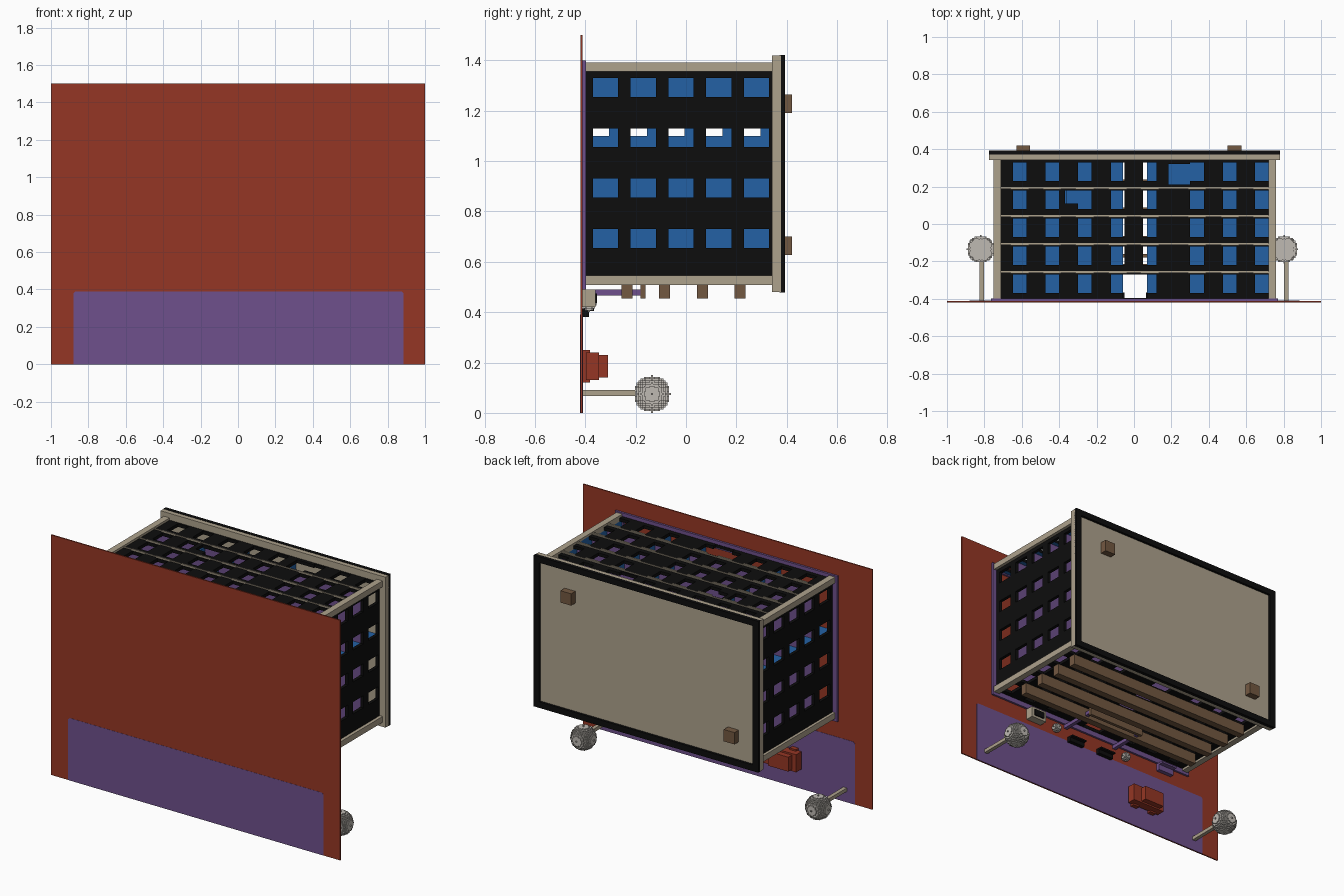
import bpy, bmesh, math
from mathutils import Vector

if "Cube" in bpy.data.objects:
    bpy.data.objects.remove(bpy.data.objects["Cube"])


def material(name, rgb):
    m = bpy.data.materials.new(name)
    m.use_nodes = True
    m.diffuse_color = (*rgb, 1)
    bsdf = next(n for n in m.node_tree.nodes if n.type == 'BSDF_PRINCIPLED')
    bsdf.inputs["Base Color"].default_value = (*rgb, 1)
    bsdf.inputs["Roughness"].default_value = 0.9
    return m


RED = material("brick_red", (0.30, 0.037, 0.018))
PURPLE = material("purple", (0.157, 0.081, 0.263))
BLUE = material("blue", (0.017, 0.12, 0.376))
BEIGE = material("beige", (0.42, 0.36, 0.265))
BROWN = material("brown", (0.171, 0.098, 0.053))
BLACK = material("black", (0.004, 0.004, 0.004))
GREY = material("light_grey", (0.52, 0.49, 0.45))


def add_object(name, bm, *mats):
    me = bpy.data.meshes.new(name)
    bm.to_mesh(me)
    bm.free()
    for m in mats:
        me.materials.append(m)
    ob = bpy.data.objects.new(name, me)
    bpy.context.collection.objects.link(ob)
    return ob


def box(name, mat, x, y, z):
    """Box from (min, max) pairs along each axis."""
    bm = bmesh.new()
    bmesh.ops.create_cube(bm, size=1)
    for v in bm.verts:
        v.co = [r[0] + (c + 0.5) * (r[1] - r[0]) for c, r in zip(v.co, (x, y, z))]
    return add_object(name, bm, mat)


def wall(name, u, v, holes, to3d, outward, thick, mats):
    """Flat wall over u x v with rectangular openings (u0, u1, v0, v1)."""
    us = sorted({*u, *[h[0] for h in holes], *[h[1] for h in holes]})
    vs = sorted({*v, *[h[2] for h in holes], *[h[3] for h in holes]})
    bm = bmesh.new()
    for a0, a1 in zip(us, us[1:]):
        for b0, b1 in zip(vs, vs[1:]):
            a, b = (a0 + a1) / 2, (b0 + b1) / 2
            if any(h[0] < a < h[1] and h[2] < b < h[3] for h in holes):
                continue
            corners = ((a0, b0), (a1, b0), (a1, b1), (a0, b1))
            f = bm.faces.new([bm.verts.new(to3d(*c)) for c in corners])
            f.normal_update()
            if f.normal.dot(Vector(outward)) < 0:
                f.normal_flip()
    bmesh.ops.remove_doubles(bm, verts=bm.verts, dist=1e-5)
    ob = add_object(name, bm, *mats)
    mod = ob.modifiers.new("thickness", 'SOLIDIFY')
    mod.thickness, mod.offset = thick, -1
    mod.material_offset = len(mats) - 1
    return ob


def voxel_ball(name, mat, centre, r, size):
    """Stepped ball made of the exposed faces of small cubes."""
    bm = bmesh.new()
    solid = lambda p: p.dot(p) <= r * r + 0.01
    axes = [Vector(a) for a in ((1, 0, 0), (0, 1, 0), (0, 0, 1))]
    rng = range(-r, r + 1)
    for p in (Vector((i, j, k)) for i in rng for j in rng for k in rng):
        if not solid(p):
            continue
        for n in range(3):
            a, b = axes[(n + 1) % 3] / 2, axes[(n + 2) % 3] / 2
            for s in (1, -1):
                if solid(p + axes[n] * s):
                    continue
                c = p + axes[n] * s / 2
                ring = [c - a - b, c + a - b, c + a + b, c - a + b][::s]
                bm.faces.new([bm.verts.new(Vector(centre) + q * size) for q in ring])
    bmesh.ops.remove_doubles(bm, verts=bm.verts, dist=1e-5)
    return add_object(name, bm, mat)


# Ground slab and the painted yard with clipped corners
box("ground", RED, (-1, 1), (-0.419, -0.411), (0, 1.5))
bm = bmesh.new()
outline = [(-0.88, 0), (0.885, 0), (0.885, 0.38), (0.875, 0.39), (-0.87, 0.39), (-0.88, 0.38)]
face = bm.faces.new([bm.verts.new((x, -0.42, z)) for x, z in outline])
new = bmesh.ops.extrude_face_region(bm, geom=[face])["geom"]
bmesh.ops.translate(bm, vec=(0, 0.0105, 0), verts=[g for g in new if isinstance(g, bmesh.types.BMVert)])
bmesh.ops.recalc_face_normals(bm, faces=bm.faces)
add_object("yard", bm, PURPLE)

# Pavement ring around the foot of the building
wall("pavement", (-0.765, 0.77), (0.49, 1.40), [(-0.71, 0.71, 0.54, 1.35)],
     lambda a, b: (a, -0.398, b), (0, 1, 0), 0.013, [PURPLE])

# Window layout: five storeys
rows = [(-0.37 + 0.15 * i, -0.27 + 0.15 * i) for i in range(5)]
floors = [-0.25 + 0.15 * i for i in range(4)]
columns = [-0.647, -0.474, -0.30, -0.123, 0.048, 0.30, 0.476, 0.648]
side_z = [0.655, 0.855, 1.055, 1.255]
height = (-0.411, 0.345)
grid = [(c, c + 0.073, *r) for c in columns for r in rows]
door = (-0.06, 0.07, -0.395, -0.27)

# Upper facade with its broken openings, and the lower one with the stairwell
damage = [(0.185, 0.30, 0.21, 0.32), (-0.37, -0.30, 0.11, 0.18)]
wall("upper_facade", (-0.735, 0.74), height, grid + damage + [door],
     lambda a, b: (a, b, 1.378), (0, 0, 1), 0.02, [BLACK, BLUE])
lower = [g for g in grid if abs(g[0] + 0.036) > 0.15]
stairs = [(-0.06, 0.07, r[0] - 0.01, r[1] + 0.01) for r in rows[1:]]
wall("lower_facade", (-0.735, 0.74), height, lower + stairs + [door],
     lambda a, b: (a, b, 0.522), (0, 0, -1), 0.02, [BLACK, BLUE])

# End walls
ends = [(*r, z, z + 0.075) for r in rows for z in side_z]
for name, x, s in (("left_end_wall", 0.74, 1), ("right_end_wall", -0.735, -1)):
    wall(name, height, (0.522, 1.378), ends,
         lambda a, b: (x, a, b), (s, 0, 0), 0.02, [BLACK, BLUE])

# Corner posts
for x in ((-0.752, -0.712), (0.72, 0.76)):
    for z in ((0.508, 0.545), (1.355, 1.392)):
        box("corner_post", BEIGE, x, (-0.411, 0.345), z)

# Storey floors, cross walls with doorways, and the spine wall
for y in floors:
    box("storey_floor", PURPLE, (-0.715, 0.72), (y - 0.012, y), (0.54, 1.36))
    box("sill_band", BEIGE, (-0.712, 0.72), (y + 0.056, y + 0.064), (1.375, 1.383))
    for c in columns:
        box("window_sill", BEIGE, (c - 0.012, c + 0.085), (y + 0.05, y + 0.059), (1.375, 1.388))
for s in bpy.data.objects:
    if s.name.startswith(("sill_band", "window_sill")):
        s.location.y = -0.065
doorways = [(f - 0.15, f - 0.055, 1.10, 1.17) for f in floors + [0.35]]
for x in (-0.36, -0.16, 0.16, 0.40):
    wall("cross_wall", height, (0.54, 1.36), doorways,
         lambda a, b: (x, a, b), (1, 0, 0), 0.01, [BLUE])
wall("spine_wall", (-0.715, 0.72), height, stairs + [door],
     lambda a, b: (a, b, 1.05), (0, 0, 1), 0.01, [BLUE])

# Roof slab, dark parapet and two vents
box("roof_slab", BEIGE, (-0.775, 0.78), (0.342, 0.378), (0.48, 1.42))
wall("parapet", (-0.775, 0.78), (0.478, 1.422), [(-0.735, 0.74, 0.515, 1.385)],
     lambda a, b: (a, 0.393, b), (0, 1, 0), 0.022, [BLACK])
for x, z in ((0.537, 1.228), (-0.592, 0.663)):
    box("roof_vent", BROWN, (x - 0.037, x + 0.037), (0.37, 0.42), (z - 0.037, z + 0.037))

# Balcony ledges along the lower facade
for y in (-0.235, -0.085, 0.065, 0.215):
    box("balcony", BROWN, (-0.66, 0.665), (y - 0.022, y + 0.022), (0.455, 0.523))

# Entrance canopy on two posts
box("canopy", BROWN, (-0.2, 0.2), (-0.18, -0.16), (0.455, 0.523))
for x in (-0.19, 0.19):
    box("canopy_post", PURPLE, (x - 0.012, x + 0.012), (-0.411, -0.18), (0.467, 0.49))

# Yard furniture beside the entrance
box("kiosk", BEIGE, (0.385, 0.495), (-0.411, -0.36), (0.42, 0.49))
box("kiosk_panel", BLACK, (0.405, 0.475), (-0.4, -0.353), (0.435, 0.475))
for x in (0.12, -0.105):
    box("bench_seat", BLACK, (x - 0.055, x + 0.055), (-0.411, -0.385), (0.38, 0.415))
    box("bench_back", BLACK, (x - 0.055, x + 0.055), (-0.411, -0.365), (0.405, 0.415))
box("crate_seat", PURPLE, (-0.63, -0.52), (-0.411, -0.385), (0.44, 0.485))
box("crate_back", PURPLE, (-0.63, -0.52), (-0.411, -0.355), (0.475, 0.487))
for x in (0.28, -0.26):
    voxel_ball("bush", GREY, (x, -0.385, 0.43), 4, 0.0065)

# Parked car
box("car_body", RED, (-0.52, -0.29), (-0.398, -0.345), (0.13, 0.24))
box("car_cabin", RED, (-0.49, -0.35), (-0.346, -0.31), (0.14, 0.23))
for x in (-0.47, -0.34):
    box("car_wheels", RED, (x - 0.022, x + 0.022), (-0.411, -0.382), (0.12, 0.25))

# Two trees with stepped round crowns
for x, trunk in ((0.803, 0.813), (-0.82, -0.813)):
    voxel_ball("tree_crown", GREY, (x, -0.135, 0.075), 10, 0.15 / 21)
    box("tree_trunk", BEIGE, (trunk - 0.012, trunk + 0.012), (-0.411, -0.19), (0.068, 0.09))
